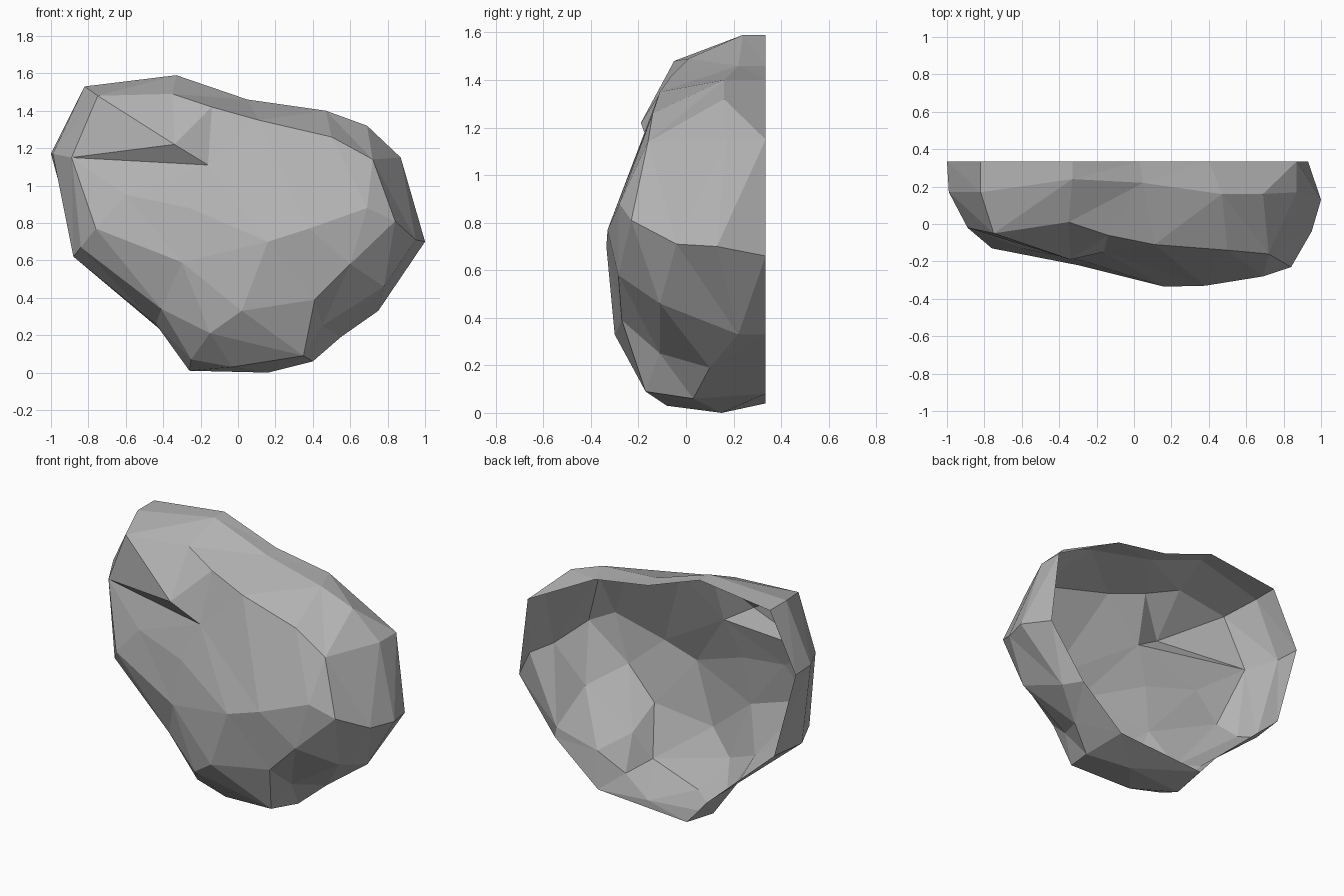
import bpy
import bmesh
from mathutils import Vector
from mathutils.geometry import delaunay_2d_cdt

default_cube = bpy.data.objects.get("Cube")
if default_cube:
    bpy.data.objects.remove(default_cube, do_unlink=True)

BACK = .335      # plane of the open back
CENTRE = .8      # height the rings spread from

# Open back outline (x, z), clockwise from the upper left
back_outline = [(-.82, 1.53), (-.33, 1.59), (.03, 1.46), (.4, 1.4), (.87, 1.15),
                (.93, .66), (.68, .33), (.38, .08), (-.24, .04), (-.38, .2),
                (-.85, .62), (-1, 1.17)]
back_ring = [(x, BACK, z) for x, z in back_outline]

# Widest ring around the sides
side_ring = [(-.82, .17, 1.53), (-.33, .24, 1.59), (.05, .22, 1.46), (.47, .16, 1.4),
             (.69, .16, 1.32), (.87, .17, 1.15), (1, .13, .7), (.75, .22, .33),
             (.55, .1, .19), (.4, .03, .06), (.16, .15, 0), (-.26, .1, .01),
             (-.44, .1, .26), (-.88, .1, .62), (-.99, .17, 1.17)]

# Ring where the sides turn onto the front
front_ring = [(-.75, -.05, 1.48), (-.35, .01, 1.49), (-.14, -.06, 1.42), (.11, -.11, 1.35),
              (.5, -.14, 1.26), (.72, -.16, 1.14), (.84, -.23, .81), (.95, -.04, .71),
              (.78, -.11, .46), (.45, -.11, .25), (.35, -.17, .09), (-.03, -.08, .03),
              (-.25, -.05, .07), (-.41, -.1, .34), (-.84, -.03, .67), (-.89, -.02, 1.15)]

# Overhanging notch on the upper left, running into the front
notch = [front_ring[0], (-.34, -.19, 1.22), (-.16, -.15, 1.11), front_ring[-1]]

# Peaks of the front face
front_peaks = [(-.6, -.13, .95), (-.76, -.13, .77), (-.3, -.22, .59), (-.26, -.2, .88),
               (.16, -.335, .7), (.38, -.33, .77), (.69, -.28, .88), (.6, -.285, .58),
               (.41, -.27, .39), (.02, -.3, .33), (-.15, -.22, .21)]

points = []
creases = []


def add_point(point):
    """Store a point once and return its index."""
    if point not in points:
        points.append(point)
    return points.index(point)


def add_loop(ring):
    """Store a closed loop of points and keep its edges as creases."""
    ids = [add_point(p) for p in ring]
    creases.extend(zip(ids, ids[1:] + ids[:1]))


def flatten(point):
    """Spread the shell flat so that deeper rings lie further out."""
    x, y, z = point
    spread = 1 + 1.6 * (y - front_peaks[4][1])
    return Vector((x * spread, (z - CENTRE) * spread))


for ring in (back_ring, side_ring, front_ring, notch):
    add_loop(ring)
creases.append((add_point(notch[1]), add_point(notch[3])))
for peak in front_peaks:
    add_point(peak)

# Facet the flattened shell, keeping only what lies inside the back outline
outline_face = list(range(len(back_ring)))[::-1]
flat, _, facets, origins, _, _ = delaunay_2d_cdt(
    [flatten(p) for p in points], creases, [outline_face], 1, 1e-5)

# Faceted boulder shell
bm = bmesh.new()
verts = [bm.verts.new(points[ids[0]]) if ids else None for ids in origins]
for facet in facets:
    corners = [verts[i] for i in facet]
    if all(corners):
        bm.faces.new(corners)
mesh = bpy.data.meshes.new("boulder")
bm.to_mesh(mesh)
bm.free()
boulder = bpy.data.objects.new("boulder", mesh)
bpy.context.collection.objects.link(boulder)

# Plain stone colour
stone = bpy.data.materials.new("stone_grey")
stone.use_nodes = True
colour = (.45, .45, .45, 1)
stone.diffuse_color = colour
stone.node_tree.nodes["Principled BSDF"].inputs["Base Color"].default_value = colour
mesh.materials.append(stone)
